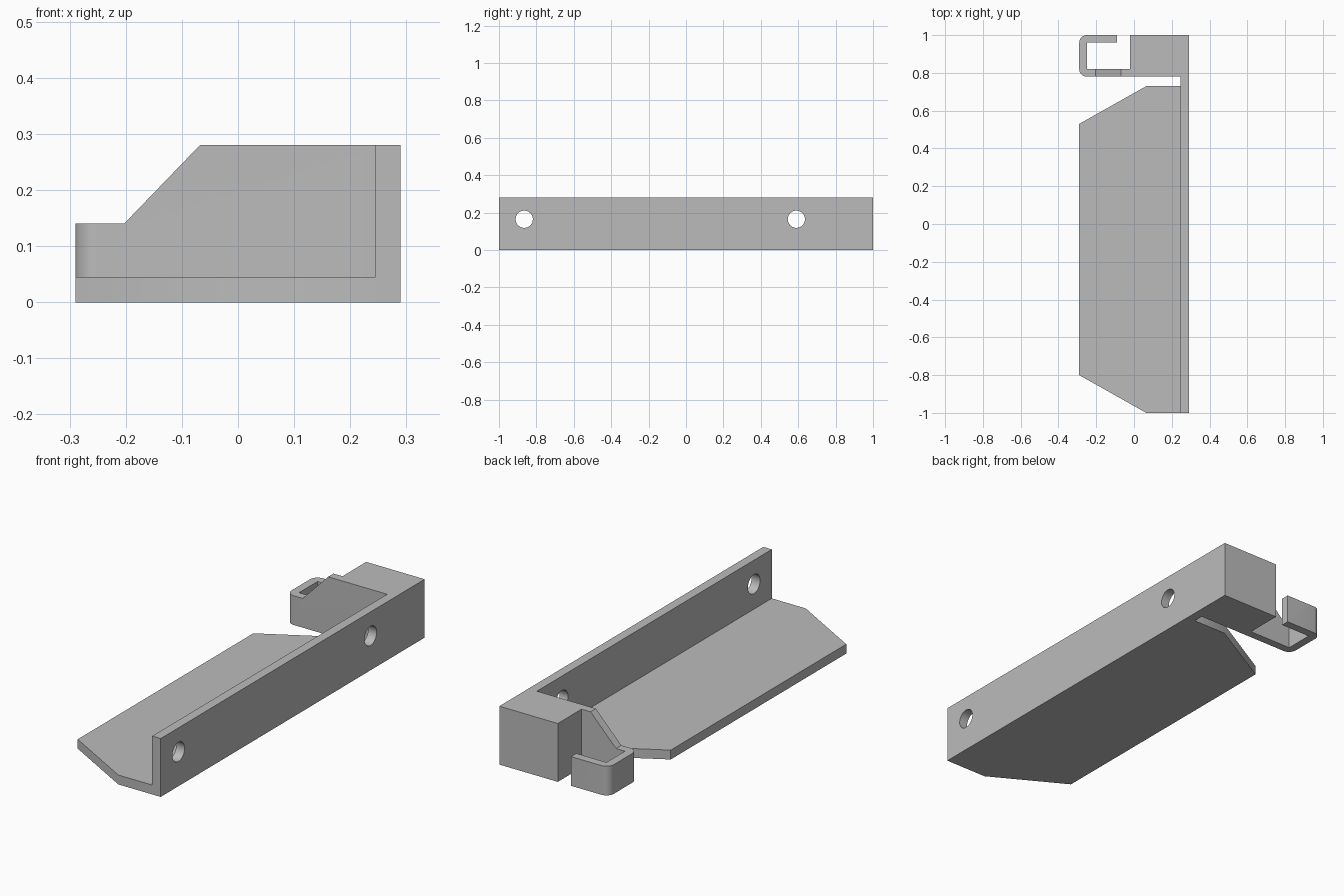
import bpy, bmesh, math
from mathutils import Vector, Matrix

cube = bpy.data.objects.get("Cube")
if cube:
    bpy.data.objects.remove(cube, do_unlink=True)

grey = bpy.data.materials.new("plain grey")
grey.use_nodes = True
colour = (0.5, 0.5, 0.5, 1)
grey.diffuse_color = colour
grey.node_tree.nodes["Principled BSDF"].inputs["Base Color"].default_value = colour

# Main dimensions
X, Y, H = 0.29, 1.0, 0.28
T = 0.045            # wall and shelf thickness
WALL = X - T         # inner face of the wall
ARM = 0.04           # hook thickness
HOOK_Y = 0.78        # front face of the hook
HOOK_H = 0.14        # height of the low hook


def prism(name, points, depth):
    """Extrude a closed loop of 3D points along the depth vector."""
    bm = bmesh.new()
    face = bm.faces.new([bm.verts.new(p) for p in points])
    out = bmesh.ops.extrude_face_region(bm, geom=[face])
    verts = [g for g in out["geom"] if isinstance(g, bmesh.types.BMVert)]
    bmesh.ops.translate(bm, verts=verts, vec=Vector(depth))
    bmesh.ops.recalc_face_normals(bm, faces=bm.faces[:])
    mesh = bpy.data.meshes.new(name)
    bm.to_mesh(mesh)
    bm.free()
    mesh.materials.append(grey)
    obj = bpy.data.objects.new(name, mesh)
    bpy.context.collection.objects.link(obj)
    return obj


def plan(name, outline, z0, z1):
    return prism(name, [(x, y, z0) for x, y in outline], (0, 0, z1 - z0))


def arc(cx, cy, r, start, end, steps=8):
    angles = [math.radians(start + (end - start) * i / steps) for i in range(steps + 1)]
    return [(cx + r * math.cos(a), cy + r * math.sin(a)) for a in angles]


def combine(target, tool, operation):
    mod = target.modifiers.new("combine", 'BOOLEAN')
    mod.operation, mod.solver, mod.object = operation, 'EXACT', tool
    bpy.context.view_layer.objects.active = target
    bpy.ops.object.modifier_apply(modifier=mod.name)
    bpy.data.objects.remove(tool, do_unlink=True)


# Wall, end block and hook as one plan outline
R = 0.04
outline = [(X, -Y), (X, Y), (-0.02, Y), (-0.02, HOOK_Y + ARM),
           (ARM - X, HOOK_Y + ARM), (ARM - X, Y - ARM), (-0.09, Y - ARM), (-0.09, Y)]
outline += arc(R - X, Y - R, R, 90, 180)
outline += arc(R - X, HOOK_Y + R, R, 180, 270)
outline += [(WALL, HOOK_Y), (WALL, -Y)]
bracket = plan("bracket", outline, 0, H)

# Sloped step along the hook's front plate
slope = [(-0.4, HOOK_H), (-0.203, HOOK_H), (-0.068, H), (-0.068, 0.4), (-0.4, 0.4)]
combine(bracket, prism("slope_cutter", [(x, 0.7, z) for x, z in slope], (0, 0.4, 0)), 'DIFFERENCE')

# Flat low top over the rest of the hook
low = [(-0.4, HOOK_Y + ARM + 0.001), (-0.05, HOOK_Y + ARM + 0.001), (-0.05, 1.1), (-0.4, 1.1)]
combine(bracket, plan("low_cutter", low, HOOK_H, 0.4), 'DIFFERENCE')

# Shelf with two tapered corners
shelf = [(WALL + 0.02, -Y), (WALL + 0.02, 0.73), (0.065, 0.73),
         (-X, 0.53), (-X, -0.8), (0.065, -Y)]
combine(bracket, plan("shelf", shelf, 0, T), 'UNION')

# Screw holes through the wall
for y in (-0.865, 0.59):
    ring = arc(y, 0.165, 0.046, 0, 360, 48)[:-1]
    combine(bracket, prism("hole_cutter", [(0.2, a, b) for a, b in ring], (0.15, 0, 0)), 'DIFFERENCE')

bpy.ops.object.select_all(action='DESELECT')
bracket.select_set(True)
bpy.context.view_layer.objects.active = bracket
bpy.ops.object.shade_smooth_by_angle(angle=math.radians(30))
